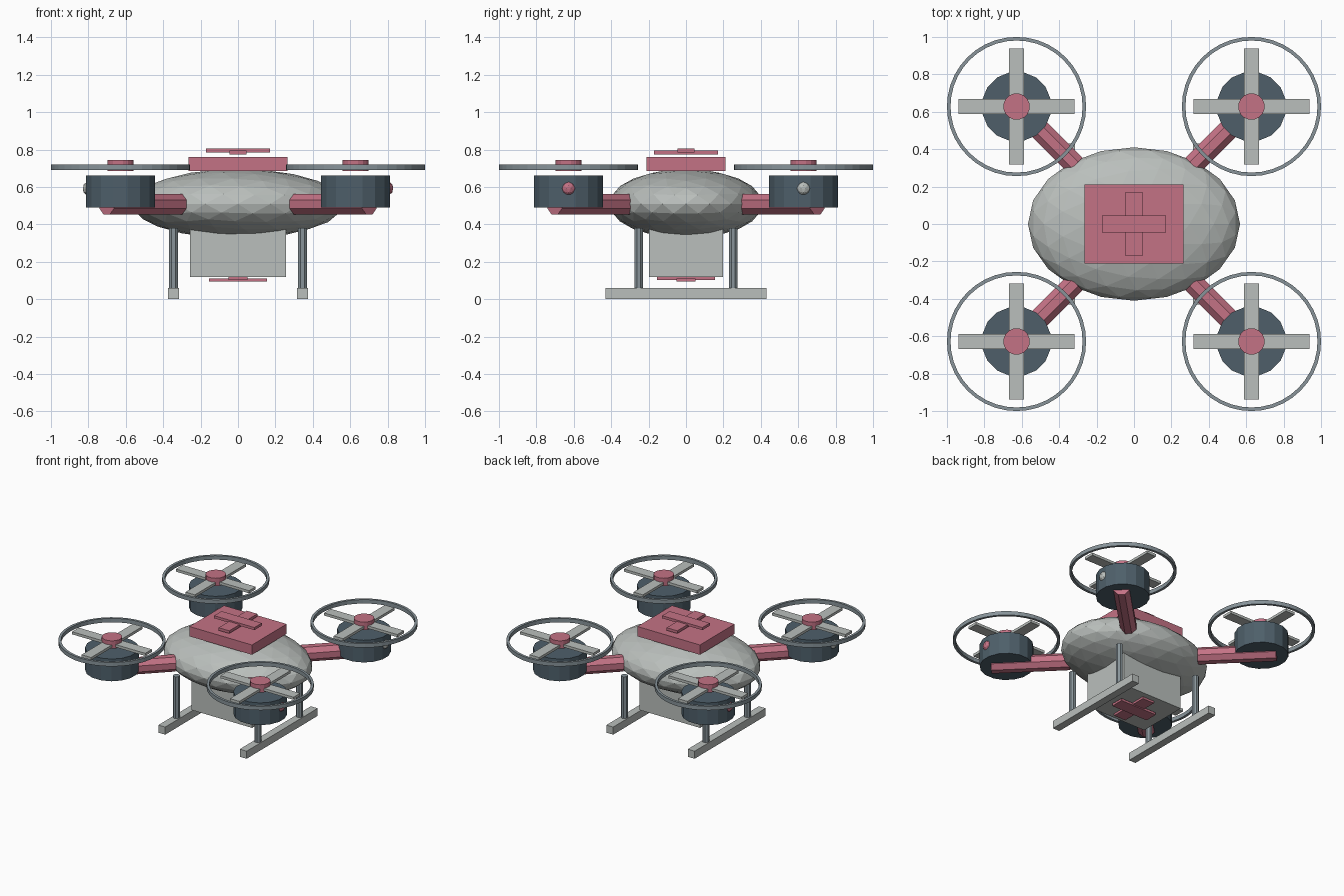
import bpy, bmesh, math
from mathutils import Matrix, Vector

if "Cube" in bpy.data.objects:
    bpy.data.objects.remove(bpy.data.objects["Cube"])


def srgb(r, g, b):
    def lin(c):
        c /= 255
        return c / 12.92 if c <= 0.04045 else ((c + 0.055) / 1.055) ** 2.4
    return (lin(r), lin(g), lin(b), 1)


def material(name, rgb):
    m = bpy.data.materials.new(name)
    m.diffuse_color = srgb(*rgb)
    m.use_nodes = True
    m.node_tree.nodes["Principled BSDF"].inputs["Base Color"].default_value = m.diffuse_color
    return m


PALE = material("pale_grey", (186, 191, 188))
ROSE = material("rose", (196, 114, 133))
SLATE = material("dark_slate", (78, 95, 106))
STEEL = material("steel_grey", (136, 148, 154))


def finish(name, bm, mat):
    mesh = bpy.data.meshes.new(name)
    bm.to_mesh(mesh)
    bm.free()
    mesh.materials.append(mat)
    ob = bpy.data.objects.new(name, mesh)
    bpy.context.collection.objects.link(ob)
    return ob


def box(name, centre, size, mat):
    bm = bmesh.new()
    bmesh.ops.create_cube(bm, size=1, matrix=Matrix.Translation(centre) @ Matrix.Diagonal((*size, 1)))
    return finish(name, bm, mat)


def ball(name, centre, radii, level, mat):
    bm = bmesh.new()
    bmesh.ops.create_icosphere(bm, subdivisions=level, radius=1,
                               matrix=Matrix.Translation(centre) @ Matrix.Diagonal((*radii, 1)))
    return finish(name, bm, mat)


def rod(name, a, b, radius, sides, mat):
    a, b = Vector(a), Vector(b)
    turn = (b - a).to_track_quat('Z', 'Y').to_matrix().to_4x4()
    spin = Matrix.Rotation(math.pi / sides, 4, 'Z')
    bm = bmesh.new()
    bmesh.ops.create_cone(bm, cap_ends=True, segments=sides, radius1=radius, radius2=radius,
                          depth=(b - a).length, matrix=Matrix.Translation((a + b) / 2) @ turn @ spin)
    return finish(name, bm, mat)


def hoop(name, x, y, z0, z1, inner, outer, sides, mat):
    # rectangular section swept around the vertical axis
    bm = bmesh.new()
    section = [(inner, z0), (outer, z0), (outer, z1), (inner, z1)]
    loops = []
    for i in range(sides):
        t = 2 * math.pi * i / sides
        loops.append([bm.verts.new((x + r * math.cos(t), y + r * math.sin(t), z)) for r, z in section])
    for i in range(sides):
        p, q = loops[i], loops[(i + 1) % sides]
        for k in range(4):
            n = (k + 1) % 4
            bm.faces.new((p[k], q[k], q[n], p[n]))
    bmesh.ops.recalc_face_normals(bm, faces=bm.faces)
    return finish(name, bm, mat)


# faceted body with top lid and cargo box
ball("body", (0, 0, 0.51), (0.567, 0.41, 0.186), 3, PALE)
box("top_lid", (0, 0, 0.7225), (0.53, 0.42, 0.075), ROSE)
box("cargo_box", (0, 0, 0.268), (0.515, 0.394, 0.30), PALE)

# crosses above the lid and under the cargo box
box("top_cross_bar_x", (0, 0, 0.795), (0.34, 0.09, 0.02), ROSE)
box("top_cross_bar_y", (0, 0, 0.784), (0.09, 0.34, 0.021), ROSE)
box("bottom_cross_bar_x", (0, 0, 0.103), (0.31, 0.10, 0.017), ROSE)
box("bottom_cross_bar_y", (0, 0, 0.111), (0.10, 0.31, 0.018), ROSE)

# landing gear
for sx in (-1, 1):
    box("skid", (sx * 0.345, 0, 0.031), (0.058, 0.86, 0.058), PALE)
    for sy in (-1, 1):
        rod("leg", (sx * 0.345, sy * 0.252, 0.05), (sx * 0.345, sy * 0.252, 0.38), 0.025, 8, STEEL)

# four rotor units
C = 0.628
for sx in (-1, 1):
    for sy in (-1, 1):
        x, y = sx * C, sy * C
        rod("arm", (sx * 0.315, sy * 0.315, 0.508), (sx * 0.702, sy * 0.702, 0.508), 0.06, 8, ROSE)
        rod("motor", (x, y, 0.49), (x, y, 0.66), 0.187, 16, SLATE)
        hoop("rotor_guard", x, y, 0.69, 0.72, 0.353, 0.372, 40, STEEL)
        box("blade_x", (x, y, 0.705), (0.62, 0.08, 0.02), PALE)
        box("blade_y", (x, y, 0.704), (0.08, 0.62, 0.02), PALE)
        rod("rotor_hub", (x, y, 0.685), (x, y, 0.745), 0.071, 16, ROSE)
        # side lamps alternate colour around the craft
        ball("lamp", (sx * 0.79, y, 0.592), (0.041,) * 3, 2, ROSE if sx * sy < 0 else PALE)
